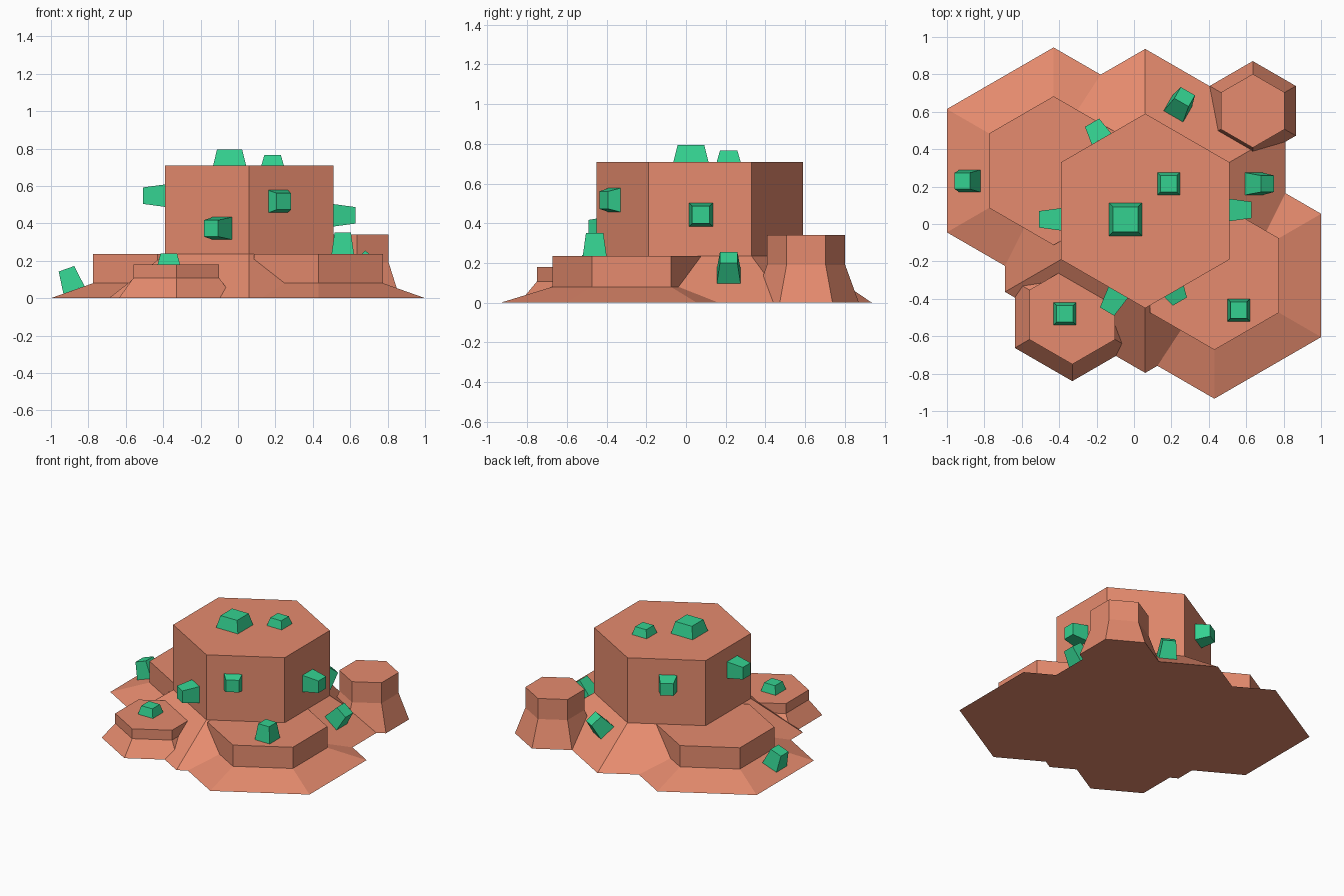
import bpy
import bmesh
from math import radians, cos, sin
from mathutils import Vector, Matrix

if "Cube" in bpy.data.objects:
    bpy.data.objects.remove(bpy.data.objects["Cube"])


def material(name, color):
    m = bpy.data.materials.new(name)
    m.diffuse_color = color
    m.use_nodes = True
    m.node_tree.nodes["Principled BSDF"].inputs["Base Color"].default_value = m.diffuse_color
    return m


ROCK = material("red_rock", (0.79, 0.26, 0.156, 1))
GREEN = material("green_crystal", (0.034, 0.64, 0.28, 1))


def loft(name, rings, mat):
    """Closed flat-faced solid through a stack of equal-length rings."""
    bm = bmesh.new()
    loops = [[bm.verts.new(p) for p in ring] for ring in rings]
    n = len(loops[0])
    for a, b in zip(loops, loops[1:]):
        for i in range(n):
            j = (i + 1) % n
            bm.faces.new((a[i], a[j], b[j], b[i]))
    bm.faces.new(loops[0][::-1])
    bm.faces.new(loops[-1])
    bmesh.ops.recalc_face_normals(bm, faces=bm.faces)
    me = bpy.data.meshes.new(name)
    bm.to_mesh(me)
    bm.free()
    me.materials.append(mat)
    ob = bpy.data.objects.new(name, me)
    bpy.context.collection.objects.link(ob)
    return ob


def mesa(name, x, y, foot, radius, shoulder, top):
    """Hexagonal column on a flared foot."""
    profile = [(foot, 0), (radius, shoulder), (radius, top)]
    rings = [[(x + r * cos(radians(30 + 60 * k)), y + r * sin(radians(30 + 60 * k)), z)
              for k in range(6)] for r, z in profile]
    loft(name, rings, ROCK)


def crystal(name, pos, normal, length, base=0.06, tip=0.044):
    """Tapered square block growing out of a surface along its normal."""
    n = Vector(normal).normalized()
    side = Vector((0, 1, 0)) if abs(n.z) > 0.999 else Vector((0, 0, 1)).cross(n).normalized()
    up = n.cross(side)
    rings = [[Vector(pos) + n * h + side * (a * s) + up * (b * s)
              for a, b in ((-1, -1), (1, -1), (1, 1), (-1, 1))]
             for h, s in ((0, base), (length, tip))]
    loft(name, rings, GREEN)


# Rock columns
mesa("main_mesa", 0.06, 0.07, 0.866, 0.52, 0.235, 0.71)
mesa("back_left_ledge", -0.43, 0.285, 0.659, 0.398, 0.08, 0.235)
mesa("front_right_ledge", 0.43, -0.275, 0.659, 0.398, 0.08, 0.235)
mesa("front_left_ledge", -0.33, -0.485, 0.355, 0.265, 0.108, 0.18)
mesa("back_right_pillar", 0.635, 0.605, 0.266, 0.197, 0.19, 0.34)

# Crystals on flat tops
UP = (0, 0, 1)
crystal("top_crystal_large", (-0.045, 0.025, 0.71), UP, 0.085, 0.088, 0.067)
crystal("top_crystal_small", (0.185, 0.215, 0.71), UP, 0.056)
crystal("front_right_crystal", (0.56, -0.46, 0.235), UP, 0.115)
crystal("front_left_crystal", (-0.37, -0.48, 0.18), UP, 0.06)

# Crystals on the main walls
c, s = cos(radians(60)), sin(radians(60))
crystal("left_wall_crystal", (-0.39, 0.025, 0.548), (-1, 0, 0), 0.118)
crystal("right_wall_crystal", (0.51, 0.075, 0.443), (1, 0, 0), 0.118)
crystal("front_left_wall_crystal", (-0.085, -0.366, 0.373), (-c, -s, 0), 0.118)
crystal("front_right_wall_crystal", (0.214, -0.361, 0.517), (c, -s, 0), 0.062)
crystal("back_left_wall_crystal", (-0.174, 0.455, 0.535), (-c, s, 0), 0.1)

# Crystals on the slopes
crystal("right_slope_crystal", (0.64, 0.215, 0.133), (0.617, 0, 0.787), 0.12)
crystal("back_slope_crystal", (0.234, 0.616, 0.149), (0.617 * c, 0.617 * s, 0.787), 0.12)
crystal("left_slope_crystal", (-0.877, 0.23, 0.044), (-0.335, 0, 0.942), 0.12)
